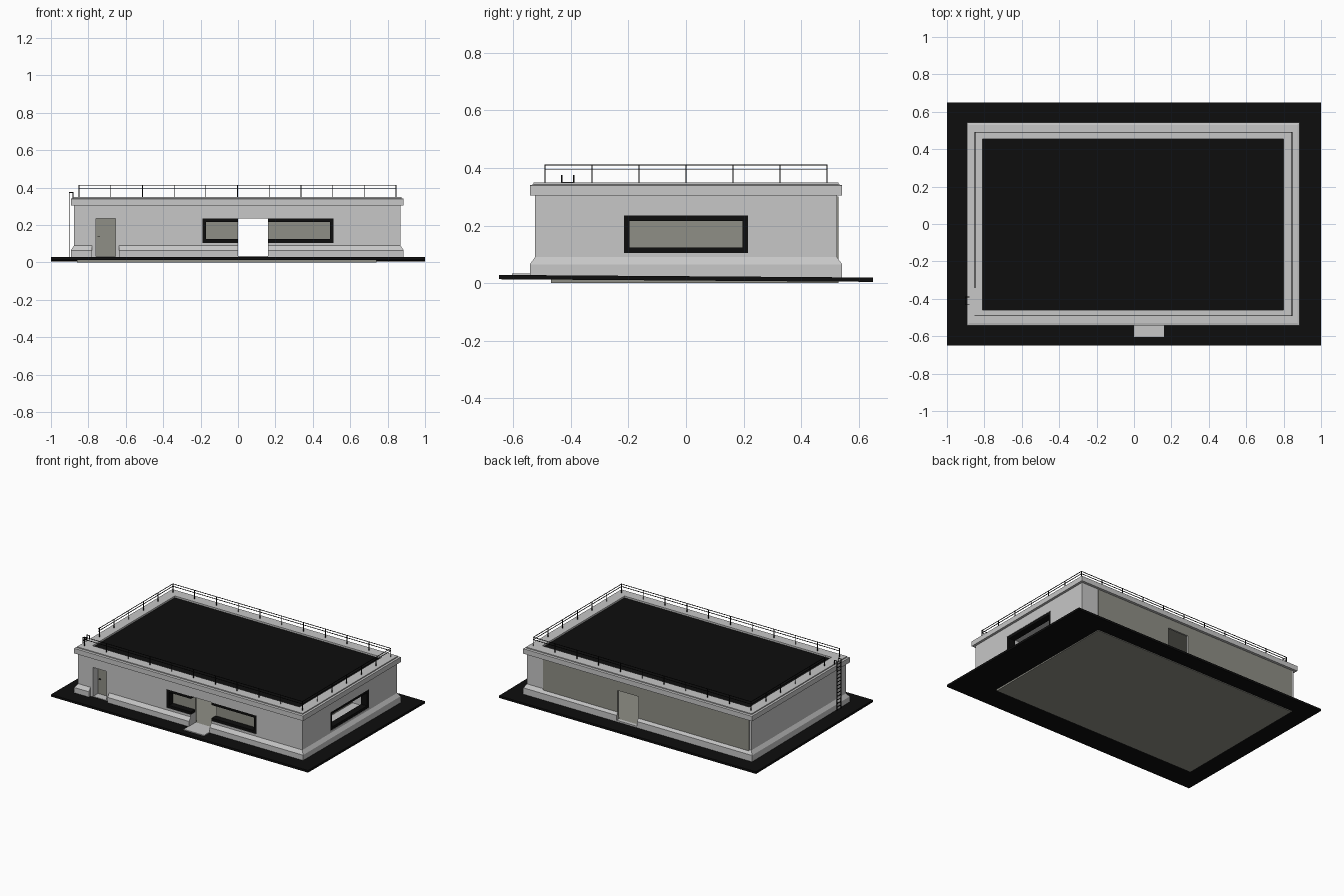
import bpy, bmesh, math
from mathutils import Matrix, Vector

if "Cube" in bpy.data.objects:
    bpy.data.objects.remove(bpy.data.objects["Cube"])


def material(name, rgb):
    m = bpy.data.materials.new(name)
    m.use_nodes = True
    m.diffuse_color = (*rgb, 1)
    m.node_tree.nodes["Principled BSDF"].inputs["Base Color"].default_value = (*rgb, 1)
    return m


PLASTER = material("light plaster", (.57, .57, .57))
GREY = material("warm grey", (.275, .275, .24))
BLACK = material("black", (.004, .004, .004))


def add_box(bm, x, y, z):
    """Axis-aligned box from three (low, high) pairs."""
    size = Matrix.Diagonal((x[1] - x[0], y[1] - y[0], z[1] - z[0], 1))
    centre = Vector((sum(x) / 2, sum(y) / 2, sum(z) / 2))
    bmesh.ops.create_cube(bm, size=1, matrix=Matrix.Translation(centre) @ size)


def add_bar(bm, a, b, r=.002):
    """Thin square bar between two points along one axis."""
    add_box(bm, *[(min(p, q) - r, max(p, q) + r) for p, q in zip(a, b)])


def finish(bm, name, mat):
    bmesh.ops.recalc_face_normals(bm, faces=bm.faces)
    mesh = bpy.data.meshes.new(name)
    bm.to_mesh(mesh)
    bm.free()
    mesh.materials.append(mat)
    ob = bpy.data.objects.new(name, mesh)
    bpy.context.collection.objects.link(ob)
    return ob


def boxes(name, mat, *items):
    bm = bmesh.new()
    for item in items:
        add_box(bm, *item)
    return finish(bm, name, mat)


def cut(ob, *items):
    """Subtract boxes, then keep only the resulting mesh."""
    cutters = []
    for item in items:
        c = boxes("cutter", ob.data.materials[0], item)
        c.hide_render = True
        mod = ob.modifiers.new("cut", "BOOLEAN")
        mod.operation, mod.solver, mod.object = "DIFFERENCE", "EXACT", c
        cutters.append(c)
    graph = bpy.context.evaluated_depsgraph_get()
    mesh = bpy.data.meshes.new_from_object(ob.evaluated_get(graph))
    ob.modifiers.clear()
    ob.data = mesh
    for c in cutters:
        bpy.data.objects.remove(c)


# Ground slab, very slightly tilted
ground = boxes("ground_slab", BLACK, ((-1, 1), (-.65, .65), (-.0075, .0075)))
ground.location.z = .0165
ground.rotation_euler.x = -.007

# Shared opening sizes
DOOR_X, DOOR_Z = (0, .16), (.031, .235)
SIDE_DOOR_X = (-.76, -.655)
WIN_X, WIN_Z = (-.19, .51), (.105, .235)
SIDE_WIN_Y = (-.215, .215)

# Outer walls: stacked rectangular rings for plinth, wall, cornice and lip
bm = bmesh.new()
rings = []
for hx, hy, z in [(.89, .543, .016), (.89, .543, .065), (.873, .525, .09),
                  (.873, .525, .305), (.89, .543, .305), (.89, .543, .34),
                  (.878, .53, .343), (.878, .53, .35)]:
    rings.append([bm.verts.new((sx * hx - .004, sy * hy, z))
                  for sx, sy in ((-1, -1), (1, -1), (1, 1), (-1, 1))])
for low, high in zip(rings, rings[1:]):
    for i in range(4):
        j = (i + 1) % 4
        bm.faces.new((low[i], low[j], high[j], high[i]))
bm.faces.new(rings[0])
bm.faces.new(rings[-1])
walls = finish(bm, "outer_walls", PLASTER)
cut(walls,
    ((-.86, .74), (-.47, .518), (-.1, .3)),             # room
    ((-.81, .8), (-.46, .455), (.332, .5)),             # roof recess
    (DOOR_X, (-.7, .7), DOOR_Z),                        # front and back entrance
    (SIDE_DOOR_X, (-.7, -.4), DOOR_Z),                  # service door
    ((-.78, -.635), (-.7, -.524), (-.1, .1)),           # plinth gap
    (WIN_X, (-.7, -.4), WIN_Z),                         # front windows
    ((.7, 1), SIDE_WIN_Y, WIN_Z))                       # side window

# Hollow inner room, its back face stands just proud of the outer wall
room = boxes("inner_room", GREY, ((-.86, .74), (-.47, .53), (0, .301)))
cut(room,
    ((-.85, .73), (-.46, .52), (.029, .291)),
    (DOOR_X, (-.7, .7), DOOR_Z))

# Roof covering
boxes("roof_covering", BLACK, ((-.81, .8), (-.46, .455), (.325, .338)))

# Window frames
T = .019
FY = (-.523, -.478)
frame = []
for x in ((WIN_X[0], DOOR_X[0]), (DOOR_X[1], WIN_X[1])):
    frame.append((x, FY, (WIN_Z[0], WIN_Z[0] + T)))
    frame.append((x, FY, (WIN_Z[1] - T, WIN_Z[1])))
inner_z = (WIN_Z[0] + T, WIN_Z[1] - T)
frame.append(((WIN_X[0], WIN_X[0] + T), FY, inner_z))
frame.append(((WIN_X[1] - T, WIN_X[1]), FY, inner_z))
boxes("front_window_frames", BLACK, *frame)

FX = (.82, .867)
y0, y1 = SIDE_WIN_Y
boxes("side_window_frame", BLACK,
      (FX, SIDE_WIN_Y, (WIN_Z[0], WIN_Z[0] + T)),
      (FX, SIDE_WIN_Y, (WIN_Z[1] - T, WIN_Z[1])),
      (FX, (y0, y0 + T), inner_z),
      (FX, (y1 - T, y1), inner_z))

# Entrance step and service door handle
boxes("entrance_step", PLASTER, (DOOR_X, (-.605, -.54), (.016, .034)))
boxes("door_handle", BLACK, ((-.75, -.738), (-.478, -.469), (.135, .139)))

# Roof railing with a gap for the ladder
X0, X1, Y, GAP, LOW, TOP = -.85, .845, .49, -.34, .345, .411
bm = bmesh.new()
for z in (.394, TOP):
    add_bar(bm, (X0, -Y, z), (X1, -Y, z), .0016)
    add_bar(bm, (X0, Y, z), (X1, Y, z), .0016)
    add_bar(bm, (X1, -Y, z), (X1, Y, z), .0016)
    add_bar(bm, (X0, GAP, z), (X0, Y, z), .0016)
for i in range(11):
    x = X0 + (X1 - X0) * i / 10
    for y in (-Y, Y):
        add_bar(bm, (x, y, LOW), (x, y, TOP))
for i in range(1, 6):
    y = -Y + 2 * Y * i / 6
    for x in (X0, X1):
        add_bar(bm, (x, y, LOW), (x, y, TOP))
finish(bm, "roof_railing", BLACK)

# Ladder with hooked top
bm = bmesh.new()
LX, HOOK, LT = -.902, -.882, .374
for y in (-.432, -.39):
    add_bar(bm, (LX, y, .025), (LX, y, LT))
    add_bar(bm, (LX, y, LT), (HOOK, y, LT))
    add_bar(bm, (HOOK, y, LOW), (HOOK, y, LT))
for i in range(13):
    z = .05 + i * .025
    add_bar(bm, (LX, -.432, z), (LX, -.39, z))
finish(bm, "ladder", BLACK)
